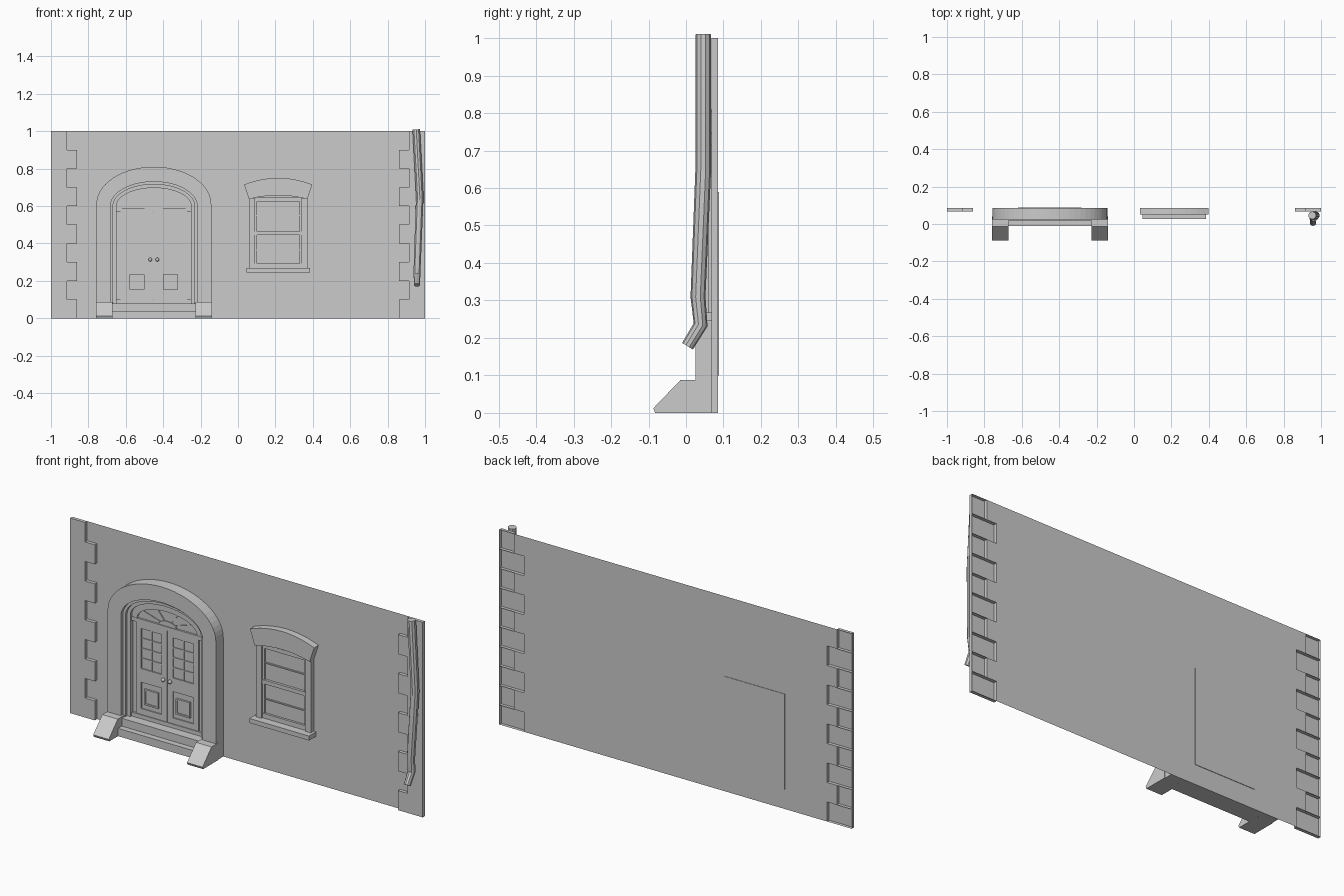
import bpy, bmesh, math

if "Cube" in bpy.data.objects:
    bpy.data.objects.remove(bpy.data.objects["Cube"], do_unlink=True)

stone = bpy.data.materials.new("plain_grey")
stone.use_nodes = True
GREY = (0.6, 0.6, 0.6, 1)
stone.diffuse_color = GREY
stone.node_tree.nodes["Principled BSDF"].inputs["Base Color"].default_value = GREY

WALL_Y = 0.085      # plane of the wall
QUOIN_Y = 0.068     # front of the corner blocks
DOOR_X = -0.45
WIN_X = 0.215


def finish(name, bm, recalc=True):
    if recalc:
        bmesh.ops.recalc_face_normals(bm, faces=bm.faces)
    mesh = bpy.data.meshes.new(name)
    bm.to_mesh(mesh)
    bm.free()
    mesh.materials.append(stone)
    obj = bpy.data.objects.new(name, mesh)
    bpy.context.collection.objects.link(obj)
    return obj


def prism(name, outline, y0, y1):
    """Extrude an (x, z) outline from y0 back to y1."""
    bm = bmesh.new()
    face = bm.faces.new([bm.verts.new((x, y0, z)) for x, z in outline])
    ext = bmesh.ops.extrude_face_region(bm, geom=[face])
    verts = [v for v in ext["geom"] if isinstance(v, bmesh.types.BMVert)]
    bmesh.ops.translate(bm, verts=verts, vec=(0, y1 - y0, 0))
    return finish(name, bm)


def box(name, x0, x1, y0, y1, z0, z1):
    return prism(name, [(x0, z0), (x1, z0), (x1, z1), (x0, z1)], y0, y1)


def frame(name, x0, x1, z0, z1, w, y0, y1):
    """Rectangular moulding of width w."""
    box(name + "_bottom", x0, x1, y0, y1, z0, z0 + w)
    box(name + "_top", x0, x1, y0, y1, z1 - w, z1)
    box(name + "_side_a", x0, x0 + w, y0, y1, z0 + w, z1 - w)
    box(name + "_side_b", x1 - w, x1, y0, y1, z0 + w, z1 - w)


def arch(half, spring, top, base, steps=28):
    """Elliptical-headed outline from bottom right to bottom left."""
    pts = [(DOOR_X + half, base)]
    for i in range(steps + 1):
        a = math.pi * i / steps
        pts.append((DOOR_X + half * math.cos(a), spring + (top - spring) * math.sin(a)))
    return pts + [(DOOR_X - half, base)]


def arc(half, side_z, mid_z, steps=12):
    """Shallow curve across the window, left to right."""
    return [(WIN_X + half * t, mid_z - (mid_z - side_z) * t * t)
            for t in [2 * i / steps - 1 for i in range(steps + 1)]]


# Wall sheet with alternating corner blocks, hollow from behind
bm = bmesh.new()


def quad(*pts):
    bm.faces.new([bm.verts.new(p) for p in pts])


for i in range(10):
    z0, z1 = i / 10, (i + 1) / 10
    inner = 0.86 if i % 2 == 0 else 0.915
    quad((-inner, WALL_Y, z0), (inner, WALL_Y, z0), (inner, WALL_Y, z1), (-inner, WALL_Y, z1))
    for s in (-1, 1):
        a, b = s * inner, s
        quad((a, QUOIN_Y, z0), (b, QUOIN_Y, z0), (b, QUOIN_Y, z1), (a, QUOIN_Y, z1))
        for x in (a, b):
            quad((x, QUOIN_Y, z0), (x, WALL_Y, z0), (x, WALL_Y, z1), (x, QUOIN_Y, z1))
        for z in (z0, z1):
            quad((a, QUOIN_Y, z), (b, QUOIN_Y, z), (b, WALL_Y, z), (a, WALL_Y, z))
bmesh.ops.remove_doubles(bm, verts=bm.verts, dist=0.0001)
finish("wall_with_corner_blocks", bm, recalc=False)

# Door surround: three arched rings stepping inwards
rings = [(0.307, 0.61, 0.81), (0.232, 0.6, 0.73), (0.218, 0.6, 0.716), (0.2, 0.6, 0.697)]
for n, y in enumerate((0.025, 0.042, 0.056)):
    outline = arch(*rings[n], 0) + arch(*rings[n + 1], 0)[::-1]
    prism(f"door_surround_ring_{n + 1}", outline, y, WALL_Y)

# Door leaves and fanlight
prism("door_backing", arch(*rings[3], 0.08), 0.076, WALL_Y)
box("door_leaves", DOOR_X - 0.17, DOOR_X + 0.17, 0.078, 0.0875, 0.1, 0.59)
box("door_threshold", DOOR_X - 0.2, DOOR_X + 0.2, 0.066, WALL_Y, 0.08, 0.1)
box("door_transom", DOOR_X - 0.2, DOOR_X + 0.2, 0.066, WALL_Y, 0.57, 0.59)
prism("fanlight_rim", arch(0.2, 0.6, 0.697, 0.58) + arch(0.17, 0.59, 0.665, 0.58)[::-1],
      0.068, WALL_Y)
prism("fanlight_hub", arch(0.05, 0.59, 0.615, 0.58), 0.07, WALL_Y)
for n, deg in enumerate((35, 70, 110, 145)):
    c, s = math.cos(math.radians(deg)), math.sin(math.radians(deg))
    line = [(DOOR_X + r * c, 0.59 + r * s * 0.45) for r in (0.04, 0.175)]
    prism(f"fanlight_spoke_{n + 1}",
          [(line[0][0] - 0.003, line[0][1]), (line[0][0] + 0.003, line[0][1]),
           (line[1][0] + 0.003, line[1][1]), (line[1][0] - 0.003, line[1][1])], 0.071, WALL_Y)

for side, s in (("right", -1), ("left", 1)):
    cx = DOOR_X + s * 0.09
    # stiles and rails of one leaf
    frame(f"{side}_leaf_frame", cx - 0.088, cx + 0.088, 0.1, 0.57, 0.03, 0.07, WALL_Y)
    box(f"{side}_leaf_lock_rail", cx - 0.06, cx + 0.06, 0.07, WALL_Y, 0.265, 0.335)
    frame(f"{side}_leaf_panel", cx - 0.04, cx + 0.04, 0.155, 0.235, 0.008, 0.066, WALL_Y)
    box(f"{side}_leaf_panel_field", cx - 0.032, cx + 0.032, 0.071, WALL_Y, 0.163, 0.227)
    # glazing bars
    box(f"{side}_leaf_upright_bar", cx - 0.003, cx + 0.003, 0.072, WALL_Y, 0.335, 0.54)
    for k in range(1, 4):
        z = 0.335 + 0.205 * k / 4
        box(f"{side}_leaf_bar_{k}", cx - 0.06, cx + 0.06, 0.072, WALL_Y, z - 0.003, z + 0.003)
    # door knob
    bpy.ops.mesh.primitive_uv_sphere_add(segments=12, ring_count=8, radius=0.01,
                                         location=(DOOR_X + s * 0.019, 0.063, 0.314))
    knob = bpy.context.object
    knob.name = f"{side}_door_knob"
    knob.data.materials.append(stone)
    bpy.ops.object.shade_smooth()

# Steps with sloping side blocks
box("lower_step", DOOR_X - 0.225, DOOR_X + 0.225, -0.012, WALL_Y, 0, 0.04)
box("upper_step", DOOR_X - 0.225, DOOR_X + 0.225, 0.018, WALL_Y, 0.04, 0.08)
profile = [(0.04, 0), (-0.082, 0), (-0.0875, 0.012), (-0.0145, 0.088), (0.04, 0.088)]
for side, s in (("right", -1), ("left", 1)):
    bm = bmesh.new()
    ends = [[bm.verts.new((DOOR_X + s * x, y, z)) for y, z in profile] for x in (0.222, 0.31)]
    for loop in ends:
        bm.faces.new(loop)
    for i in range(len(profile)):
        j = (i + 1) % len(profile)
        bm.faces.new((ends[0][i], ends[0][j], ends[1][j], ends[1][i]))
    finish(f"{side}_step_block", bm)

# Window: sill, jambs, curved header, sashes
box("window_sill", 0.046, 0.384, 0.027, WALL_Y, 0.245, 0.268)
prism("window_header", arc(0.156, 0.637, 0.657) + [(0.397, 0.715)]
      + arc(0.182, 0.715, 0.75)[::-1][1:], 0.05, WALL_Y)
for side, s in (("right", -1), ("left", 1)):
    x0, x1 = sorted((WIN_X + s * 0.125, WIN_X + s * 0.156))
    box(f"{side}_window_jamb", x0, x1, 0.06, WALL_Y, 0.268, 0.64)
    x0, x1 = sorted((WIN_X + s * 0.113, WIN_X + s * 0.125))
    box(f"{side}_sash_stile", x0, x1, 0.07, WALL_Y, 0.268, 0.645)
box("window_glass", WIN_X - 0.125, WIN_X + 0.125, 0.079, WALL_Y, 0.268, 0.645)
for name, z, h, y in (("bottom_rail", 0.28, 0.012, 0.068), ("meeting_rail", 0.455, 0.01, 0.066),
                      ("top_rail", 0.635, 0.01, 0.07), ("lower_bar", 0.365, 0.003, 0.073),
                      ("upper_bar", 0.55, 0.003, 0.073)):
    box("sash_" + name, WIN_X - 0.125, WIN_X + 0.125, y, WALL_Y, z - h, z + h)

# Bent drainpipe
curve = bpy.data.curves.new("drainpipe", "CURVE")
curve.dimensions = "3D"
curve.bevel_depth = 0.021
curve.bevel_resolution = 3
curve.use_fill_caps = True
path = [(0.953, 0.046, 1.01, 1), (0.972, 0.046, 0.65, 1), (0.959, 0.032, 0.31, 0.95),
        (0.957, 0.039, 0.235, 0.9), (0.957, 0.004, 0.178, 0.8)]
spline = curve.splines.new("POLY")
spline.points.add(len(path) - 1)
for point, (x, y, z, r) in zip(spline.points, path):
    point.co = (x, y, z, 1)
    point.radius = r
curve.materials.append(stone)
pipe = bpy.data.objects.new("drainpipe", curve)
bpy.context.collection.objects.link(pipe)
bpy.ops.object.select_all(action="DESELECT")
pipe.select_set(True)
bpy.context.view_layer.objects.active = pipe
bpy.ops.object.convert(target="MESH")
bpy.ops.object.shade_smooth_by_angle(angle=math.radians(35))
